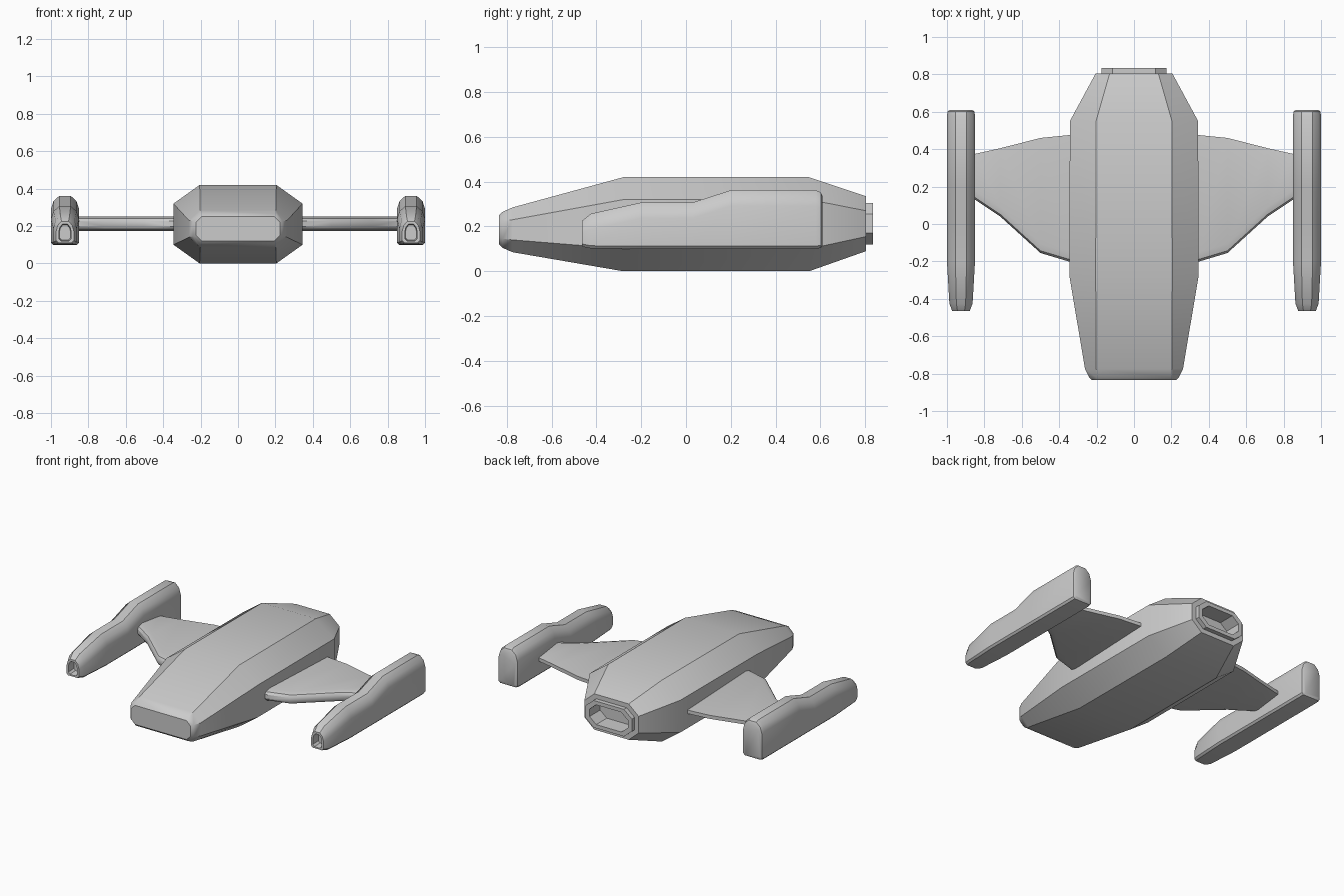
import bpy, bmesh, math

if "Cube" in bpy.data.objects:
    bpy.data.objects.remove(bpy.data.objects["Cube"])


def loft(name, rings, mirror=False):
    """Skin a list of equal-length closed rings and cap both ends."""
    bm = bmesh.new()
    loops = [[bm.verts.new(p) for p in ring] for ring in rings]
    n = len(loops[0])
    for a, b in zip(loops, loops[1:]):
        for i in range(n):
            j = (i + 1) % n
            bm.faces.new((a[i], a[j], b[j], b[i]))
    bm.faces.new(loops[0])
    bm.faces.new(loops[-1])
    bmesh.ops.recalc_face_normals(bm, faces=bm.faces)
    mesh = bpy.data.meshes.new(name)
    bm.to_mesh(mesh)
    bm.free()
    obj = bpy.data.objects.new(name, mesh)
    bpy.context.collection.objects.link(obj)
    if mirror:
        obj.modifiers.new("mirror", 'MIRROR').use_axis[0] = True
    bpy.ops.object.select_all(action='DESELECT')
    obj.select_set(True)
    bpy.context.view_layer.objects.active = obj
    bpy.ops.object.shade_smooth_by_angle(angle=math.radians(32))
    return obj


def octagon(y, hw, z0, z1, cx, cz):
    """Chamfered rectangle across the hull at station y."""
    return [(-hw + cx, y, z0), (hw - cx, y, z0), (hw, y, z0 + cz), (hw, y, z1 - cz),
            (hw - cx, y, z1), (-hw + cx, y, z1), (-hw, y, z1 - cz), (-hw, y, z0 + cz)]


def arch(y, hw, z0, z1, c=0.012, x=0.925):
    """Flat-bottomed section with a rounded top for the pods."""
    h = min(0.07, (z1 - z0) * 0.45)
    half = [(hw - c, z0), (hw, z0 + c), (hw, z1 - h), (hw * 0.82, z1 - h * 0.4), (hw * 0.4, z1)]
    return [(x + a, y, z) for a, z in half] + [(x - a, y, z) for a, z in reversed(half)]


def airfoil(x, lead, trail):
    """Wing section: blunt rounded front edge, thin rear edge."""
    m = 0.2125
    upper = [(lead, 0.014), (lead + 0.012, 0.029), (lead + 0.05, 0.038), (trail, 0.012)]
    return [(x, y, m + t) for y, t in upper] + [(x, y, m - t) for y, t in reversed(upper)]


# Hull with a hollow exhaust nozzle at the rear
loft("hull", [octagon(*s) for s in [
    (-0.835, 0.225, 0.12, 0.25, 0.03, 0.03),
    (-0.82, 0.24, 0.105, 0.265, 0.04, 0.04),
    (-0.775, 0.262, 0.085, 0.285, 0.06, 0.055),
    (-0.28, 0.345, 0.0, 0.42, 0.14, 0.10),
    (0.55, 0.343, 0.0, 0.42, 0.14, 0.10),
    (0.805, 0.205, 0.09, 0.335, 0.075, 0.065),
    (0.805, 0.175, 0.12, 0.305, 0.06, 0.05),
    (0.835, 0.175, 0.12, 0.305, 0.06, 0.05),
    (0.835, 0.145, 0.145, 0.28, 0.05, 0.042),
    (0.72, 0.145, 0.145, 0.28, 0.05, 0.042)]])

# Wings
loft("wings", [airfoil(*s) for s in [
    (0.27, -0.225, 0.485), (0.35, -0.2, 0.475), (0.5, -0.155, 0.46),
    (0.715, 0.04, 0.405), (0.85, 0.13, 0.375), (0.9, 0.15, 0.365)]], mirror=True)

# Side pods with a recessed opening in the nose
loft("pods", [arch(*s) for s in [
    (-0.41, 0.03, 0.125, 0.205),
    (-0.465, 0.033, 0.12, 0.21),
    (-0.465, 0.047, 0.11, 0.225),
    (-0.425, 0.062, 0.102, 0.257),
    (-0.2, 0.075, 0.1, 0.307),
    (0.03, 0.075, 0.1, 0.307),
    (0.2, 0.075, 0.1, 0.362),
    (0.58, 0.075, 0.1, 0.362),
    (0.602, 0.071, 0.104, 0.352),
    (0.61, 0.06, 0.115, 0.335)]], mirror=True)
